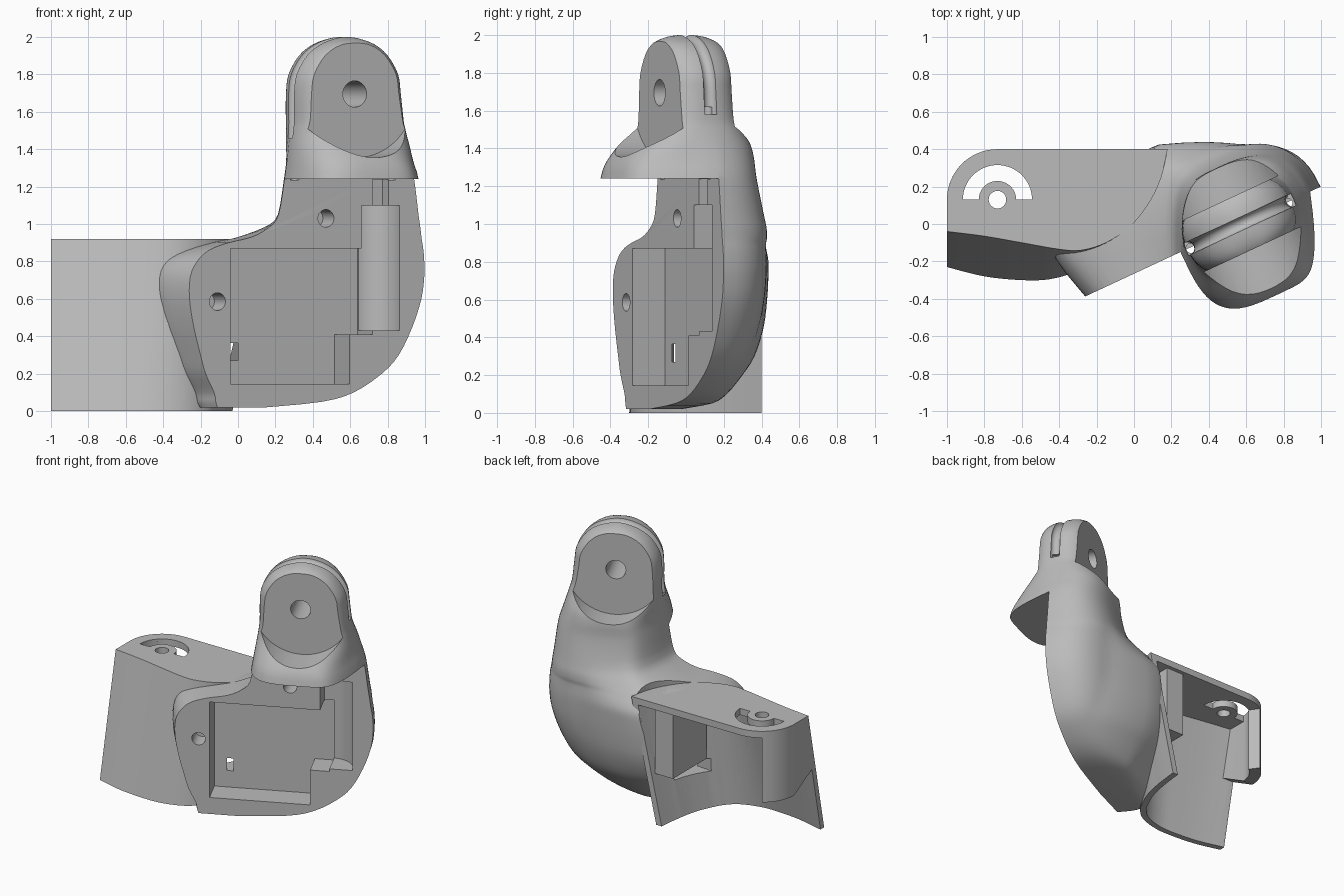
import bpy, bmesh, math
from mathutils import Matrix, Vector

cube = bpy.data.objects.get("Cube")
if cube:
    bpy.data.objects.remove(cube, do_unlink=True)

grey = bpy.data.materials.new("plain_grey")
grey.use_nodes = True
grey.diffuse_color = (0.5, 0.5, 0.5, 1)
grey.node_tree.nodes["Principled BSDF"].inputs["Base Color"].default_value = (0.5, 0.5, 0.5, 1)

# The limb is turned about the vertical hub line: u along it, w to its back
LIMB = Matrix.Translation((0.57, 0, 0)) @ Matrix.Rotation(math.radians(25), 4, 'Z')
WORLD = Matrix.Identity(4)


def loft(name, rings, frame=WORLD):
    """Closed solid through equal-length rings of points."""
    bm = bmesh.new()
    rows = [[bm.verts.new(frame @ Vector(p)) for p in ring] for ring in rings]
    n = len(rows[0])
    for a, b in zip(rows, rows[1:]):
        for i in range(n):
            j = (i + 1) % n
            bm.faces.new((a[i], a[j], b[j], b[i]))
    bm.faces.new(rows[0][::-1])
    bm.faces.new(rows[-1])
    bmesh.ops.recalc_face_normals(bm, faces=bm.faces)
    mesh = bpy.data.meshes.new(name)
    bm.to_mesh(mesh)
    bm.free()
    mesh.materials.append(grey)
    obj = bpy.data.objects.new(name, mesh)
    bpy.context.collection.objects.link(obj)
    return obj


def upright(name, plan, z, frame=WORLD):
    """Extrude a plan outline between two heights."""
    return loft(name, [[(a, b, h) for a, b in plan] for h in z], frame)


def box(name, u, w, z, frame=LIMB):
    return upright(name, [(u[0], w[0]), (u[1], w[0]), (u[1], w[1]), (u[0], w[1])], z, frame)


def across(name, outline, w):
    """Extrude a (u, z) outline through the limb's thickness."""
    return loft(name, [[(a, d, h) for a, h in outline] for d in w], LIMB)


def arc(cx, cy, r, start, end, n=32):
    return [(cx + r * math.cos(math.radians(start + (end - start) * i / n)),
             cy + r * math.sin(math.radians(start + (end - start) * i / n))) for i in range(n + 1)]


def circle(cx, cy, r):
    return arc(cx, cy, r, 0, 360)[:-1]


def ramp(x, a, b):
    """Smooth step from 0 at a to 1 at b."""
    t = min(1, max(0, (x - a) / (b - a)))
    return t * t * (3 - 2 * t)


def spline(pts, steps):
    """Smooth curve through points of any dimension."""
    out = []
    for i in range(len(pts) - 1):
        quad = [pts[max(i - 1, 0)], pts[i], pts[i + 1], pts[min(i + 2, len(pts) - 1)]]
        for s in range(steps):
            t = s / steps
            out.append(tuple(b + (c - a) * t / 2 + (a - 2.5 * b + 2 * c - d / 2) * t * t
                             + (1.5 * (b - c) + (d - a) / 2) * t ** 3 for a, b, c, d in zip(*quad)))
    return out + [tuple(pts[-1])]


def combine(target, tools, operation='DIFFERENCE'):
    bpy.context.view_layer.objects.active = target
    for tool in tools:
        mod = target.modifiers.new("cut", 'BOOLEAN')
        mod.operation, mod.solver, mod.object = operation, 'EXACT', tool
        bpy.ops.object.modifier_apply(modifier=mod.name)


def finish(obj, angle=32):
    bpy.ops.object.select_all(action='DESELECT')
    obj.select_set(True)
    bpy.context.view_layer.objects.active = obj
    bpy.ops.object.shade_smooth_by_angle(angle=math.radians(angle))


# Foot curves: the front wall at the top and at the ground
top = spline([(-1, -.04), (-.8, -.065), (-.6, -.1), (-.4, -.135), (-.28, -.14), (-.15, -.1),
              (-.03, -.02), (.07, .1), (.14, .24), (.18, .4)], 4)
low = spline([(-1, -.23), (-.8, -.28), (-.6, -.3), (-.45, -.295), (-.3, -.25), (-.2, -.17),
              (-.13, -.05), (-.08, .08), (-.05, .23), (-.03, .4)], 4)
corner = arc(-.73, .13, .27, 90, 180, 16)


def wall(z):
    return [Vector(a) + (Vector(b) - Vector(a)) * z / .92 for a, b in zip(low, top)]


def outer_ring(z, section=None):
    return [(x, y, z) for x, y in [*wall(z if section is None else section), *corner]]


def inner_ring(z, thick=.045):
    pts = wall(z)
    out = []
    for i, p in enumerate(pts):
        d = (pts[min(i + 1, len(pts) - 1)] - pts[max(i - 1, 0)]).normalized()
        out.append(p + Vector((-d.y, d.x)) * thick)
    ring = [(-1.1, out[0].y), *out, (out[-1].x, .5), (-1.1, .5)]
    return [(x, y, z) for x, y in ring]


foot_space = loft("foot_space", [inner_ring(-.1), inner_ring(.87)])
plate_space = loft("plate_space", [outer_ring(.92), outer_ring(1.3, .92)])

# Wedge-shaped wire slit through the limb floor and the foot wall
slit = upright("slit", [(-.03, -.076), (0, -.063), (0, .25), (-.3, -.05)], (.27, .365))

# Foot shell with hinge hole and curved slot
foot = loft("foot_shell", [outer_ring(0), outer_ring(.92)])
slot = arc(-.73, .13, .185, 0, 180) + arc(-.73, .13, .1, 180, 0)
cutters = [upright("hinge_cut", shape, (.8, 1)) for shape in (slot, circle(-.73, .13, .047))]
combine(foot, [foot_space, *cutters, slit])
finish(foot)

# Rounded skirt under the hinge corner, rising towards the front wall
skirt_outer = arc(-.73, .13, .27, 125, 180, 12)
skirt_inner = arc(-.73, .13, .185, 180, 125, 12)


def skirt_ring(z, front, rise):
    plan = [*skirt_outer, (-1, front), (-.915, front), *skirt_inner]
    return [(x, y, z + rise * ramp(-y, -.13, .1)) for x, y in plan]


skirt = loft("hinge_skirt", [skirt_ring(.38, -.11, .13), skirt_ring(.9, -.04, 0)])
finish(skirt)

# Square stop block hanging under the plate
stop_block = box("stop_block", (-.15, 0), (-.03, .37), (.37, .89), WORLD)

# Limb sections: height, left, right, half depth
sections = spline([
    (.02, -.75, -.46, .17), (.05, -.76, -.13, .22), (.1, -.77, .055, .255), (.2, -.82, .22, .31),
    (.3, -.85, .32, .36), (.45, -.89, .4, .4), (.6, -.915, .453, .415), (.72, -.91, .47, .42),
    (.8, -.87, .47, .42), (.86, -.8, .465, .413), (.9, -.685, .458, .405), (.93, -.55, .453, .4),
    (.98, -.45, .447, .39), (1.05, -.39, .436, .37), (1.24, -.355, .41, .33), (1.34, -.34, .38, .325),
    (1.42, -.33, .355, .31), (1.5, -.32, .33, .265), (1.56, -.315, .315, .235), (1.7, -.315, .3, .22),
    (1.8, -.3, .285, .215), (1.9, -.24, .225, .195), (1.96, -.16, .15, .16),
    (1.99, -.08, .07, .1), (2, -.03, .02, .04)], 3)


def limb_ring(z, left, right, depth, n=64):
    flare = .28 * ramp(-z, -.92, -.8)
    taper = .42 * ramp(z, .88, 1.04) * ramp(-z, -1.6, -1.3)
    bulge = .85 * ramp(-z, -1.1, -.78)
    ring = []
    for i in range(n):
        c, s = math.cos(math.tau * i / n), math.sin(math.tau * i / n)
        squareness = 2.6 if c > 0 and s > 0 else 3.5 - .9 * ramp(z, 1.25, 1.5)
        w = math.copysign(abs(s) ** (2 / squareness), s) * depth
        u = (left + right) / 2 + math.copysign(abs(c) ** (2 / squareness), c) * (right - left) / 2
        if w < 0:
            # overhanging front, narrowed on its right
            w *= 1 + .29 * ramp(-z, -1.5, -1.25)
            u += .75 * taper * w * max(0, c)
        else:
            # back swells towards the foot below and narrows above
            w *= 1 + bulge * min(.45, max(0, .2 - u))
            u += (taper - flare) * w * max(0, -c)
        ring.append((u, w, z))
    return ring


limb = loft("limb", [limb_ring(*s) for s in sections], LIMB)
front_half = box("front_half", (-2, 2), (-1, 0), (-1, 1.24))
combine(limb, [front_half, foot_space, plate_space])

# Motor housing backing the pocket
housing = box("motor_housing", (-.71, -.2), (.02, .23), (.11, .89))
combine(limb, [housing], 'UNION')

# Pockets and cable channel in the open face
horn_plan = [(.1, -.1), (.325, -.1), (.325, .02)] + arc(.165, .02, .16, 10, 90, 12) + [(.1, .18)]
pockets = [
    box("pocket_low", (-.673, .03), (-.1, .19), (.145, .5)),
    box("pocket_high", (-.673, .165), (-.1, .19), (.41, .87)),
    upright("horn_pocket", horn_plan, (.43, 1.1), LIMB),
    box("cable_channel", (.165, .26), (-.1, .08), (.86, 1.239)),
]

# Screw holes and hub bore
holes = [across("screw_hole", circle(u, z, .047), (-.1, .14)) for u, z in ((-.11, 1.03), (-.75, .585))]
holes.append(across("hub_bore", circle(-.01, 1.695, .07), (-.6, .6)))

# Flat cheeks with round seats either side of the hub
cheek = arc(0, 1.7, .345, 180, 360) + [(.345, 2.2), (-.345, 2.2)]
cheeks = [across("hub_cheek", cheek, (side * .15, side * .7)) for side in (-1, 1)]

# Cable groove over the hub, ending in two drilled holes
path = [(-.315, 1.46), *arc(-.005, 1.7, .305, 180, 0), (.31, 1.58)]
groove_rings = []
for i, (u, z) in enumerate(path):
    a, b = path[max(i - 1, 0)], path[min(i + 1, len(path) - 1)]
    d = Vector((b[0] - a[0], b[1] - a[1])).normalized()
    groove_rings.append([(u - d.y * p, q, z + d.x * p) for p, q in circle(0, 0, .035)])
groove = loft("cable_groove", groove_rings, LIMB)
drills = [upright("cable_hole", circle(u, -.005, .026), (1.235, 1.62), LIMB) for u in (-.295, .275)]
combine(limb, [*pockets, slit, *holes, *cheeks, groove, *drills])
finish(limb)

# Remove the helper solids
for tool in [foot_space, plate_space, front_half, housing, groove, slit,
             *cutters, *pockets, *holes, *cheeks, *drills]:
    bpy.data.objects.remove(tool, do_unlink=True)
